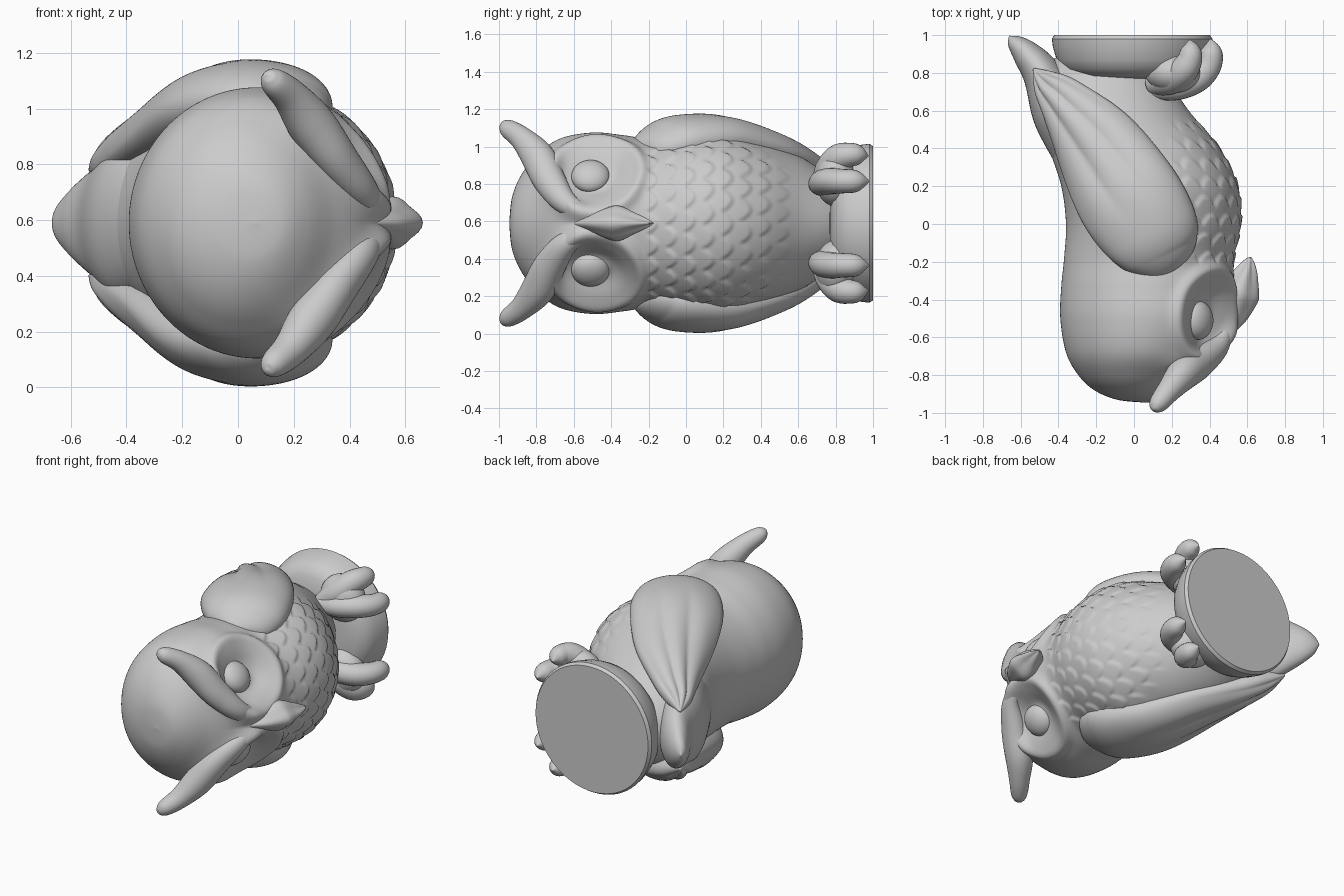
import bpy, bmesh, math
from mathutils import Vector, Matrix
from mathutils.geometry import intersect_point_line

if "Cube" in bpy.data.objects:
    bpy.data.objects.remove(bpy.data.objects["Cube"])

MID = 0.59  # height of the left/right symmetry plane


def spline(pts, t):
    """Catmull-Rom through tuples, t in 0..1"""
    k = t * (len(pts) - 1)
    i = min(int(k), len(pts) - 2)
    f = k - i
    p0, p1, p2, p3 = (pts[max(0, min(len(pts) - 1, i + d))] for d in (-1, 0, 1, 2))
    return [0.5 * (2*b + (c - a)*f + (2*a - 5*b + 4*c - d)*f*f + (3*b - a - 3*c + d)*f**3)
            for a, b, c, d in zip(p0, p1, p2, p3)]


def smooth(a, b, x):
    x = max(0.0, min(1.0, (x - a) / (b - a)))
    return x * x * (3 - 2 * x)


def finish(name, bm, mirror):
    bmesh.ops.recalc_face_normals(bm, faces=bm.faces)
    for f in bm.faces:
        f.smooth = True
    me = bpy.data.meshes.new(name)
    bm.to_mesh(me)
    bm.free()
    ob = bpy.data.objects.new(name, me)
    ob.location.z = MID
    bpy.context.collection.objects.link(ob)
    if mirror:
        m = ob.modifiers.new("mirror", 'MIRROR')
        m.use_axis = (False, False, True)
    return ob


def loft(name, st, normal, nl=40, nr=32, axis=None, disp=None, mirror=False, normal2=None):
    """Elliptical sections; st = (x, y, side, half width, half thickness)"""
    bm = bmesh.new()
    rings = []
    for i in range(nl + 1):
        t = i / nl
        x, y, z, a, b = spline(st, t)
        a, b = max(a, .002), max(b, .002)
        c = Vector((x, y, z))
        T = Vector(axis) if axis else (Vector(spline(st, min(1, t + .01))[:3])
                                       - Vector(spline(st, max(0, t - .01))[:3])).normalized()
        U = T.cross(Vector(normal).lerp(Vector(normal2 or normal), t)).normalized()
        V = U.cross(T)
        ring = []
        for j in range(nr):
            an = 2 * math.pi * j / nr
            d = U * (a * math.cos(an)) + V * (b * math.sin(an))
            p = c + d
            if disp:
                p += d.normalized() * disp(p, an, t)
            ring.append(bm.verts.new(p))
        rings.append(ring)
    for r, q in zip(rings, rings[1:]):
        for j in range(nr):
            k = (j + 1) % nr
            bm.faces.new((r[j], r[k], q[k], q[j]))
    bm.faces.new(rings[0])
    bm.faces.new(rings[-1])
    return finish(name, bm, mirror)


def ellipsoid(name, pos, radii, turn=0):
    bm = bmesh.new()
    mat = Matrix.Translation(pos) @ Matrix.Rotation(turn, 4, 'Y') @ Matrix.Diagonal((*radii, 1))
    bmesh.ops.create_uvsphere(bm, u_segments=40, v_segments=24, radius=1, matrix=mat)
    return finish(name, bm, True)


# Body and head: eye sockets, brow swelling and belly feathers shape the surface
BROW = Vector((.5, -.6, .08)), Vector((.24, -.8, .38))


def body_relief(p, an, t):
    q = Vector((p.x, p.y, abs(p.z)))
    r = (q - Vector((.41, -.485, .275))).length
    h = -.085 * (1 - smooth(.08, .235, r)) + .024 * math.exp(-((r - .25) / .035) ** 2)
    near, f = intersect_point_line(q, *BROW)
    near = BROW[0].lerp(BROW[1], max(0, min(1, f)))
    h += .035 * math.exp(-((q - near).length / .09) ** 2) * smooth(.16, .22, r)
    mask = smooth(-.27, -.18, p.y) * (1 - smooth(.45, .62, p.y)) * smooth(.15, .28, p.x)
    if mask > 0:
        v = (p.y + .3) / .1
        arc = (an - math.pi / 2) * .5 / .135
        best = 0
        for row in (math.floor(v), math.floor(v) - 1):
            u = arc + .5 * (row % 2) + .12 * math.sin(row * 2.3)
            du = u - round(u)
            g = v - row
            edge = 1.5 - 2.4 * du * du
            best = max(best, g / 1.5 * (1 - smooth(edge - .1, edge + .12, g)))
        h += mask * (.016 * best - .007)
    return h


prof = [(-.945, .05, .07, .004), (-.93, -.09, .17, .14), (-.88, -.21, .25, .26),
        (-.8, -.295, .33, .36), (-.68, -.36, .44, .45), (-.5, -.39, .52, .485),
        (-.33, -.385, .53, .47), (-.18, -.37, .53, .45), (0, -.36, .565, .47),
        (.2, -.385, .55, .48), (.4, -.45, .455, .43), (.6, -.51, .29, .36),
        (.75, -.48, .19, .27), (.88, -.42, .1, .2)]
loft("body", [((b + f) / 2, y, 0, h, (f - b) / 2) for y, b, f, h in prof],
     (1, 0, 0), 220, 240, axis=(0, 1, 0), disp=body_relief)

# Tail
loft("tail", [(-.28, .32, 0, .22, .12), (-.385, .58, 0, .28, .15), (-.485, .79, 0, .21, .105),
              (-.57, .9, 0, .14, .075), (-.635, .965, 0, .07, .04), (-.66, .995, 0, .003, .003)],
     (1, 0, 0), 40, 40)


# Wings with long feather ridges toward the tip, rolling around the body
def wing_relief(p, an, t):
    fade = smooth(.4, .6, t) * (1 - smooth(.85, 1, t)) * max(0, math.sin(an))
    ridge = abs(math.sin(2.5 * math.cos(an) * math.pi / 1.6 + 2.5 * t))
    return .018 * fade * (ridge - .5)


loft("wing", [(.19, -.265, .38, .01, .01), (.175, -.235, .39, .12, .07), (.14, -.15, .41, .215, .12),
              (.08, -.03, .435, .265, .145), (-.04, .16, .425, .28, .145), (-.2, .42, .35, .235, .12),
              (-.36, .63, .275, .15, .09), (-.46, .74, .22, .085, .06), (-.53, .82, .19, .008, .008)],
     (.3, 0, 1), 90, 96, disp=wing_relief, mirror=True, normal2=(-.6, 0, 1))

# Brow ridges sweeping up into ear tufts
loft("brow_tuft", [(.5, -.46, .03, .02, .02), (.455, -.63, .1, .06, .055), (.36, -.725, .22, .085, .075),
                   (.265, -.79, .35, .09, .085), (.19, -.875, .45, .065, .065),
                   (.13, -.95, .505, .05, .05), (.11, -.98, .525, .028, .028), (.105, -.99, .53, .003, .003)],
     (1, 0, 0), 48, 32, mirror=True)


# Beak with a sharp ridge
def beak_relief(p, an, t):
    return -.017 * math.sin(2 * an) ** 2 * math.sin(math.pi * t)


loft("beak", [(.48, -.6, 0, .015, .015), (.53, -.48, 0, .06, .075), (.555, -.37, 0, .095, .11),
              (.59, -.27, 0, .055, .07), (.61, -.2, 0, .02, .03), (.618, -.175, 0, .003, .003)],
     (1, 0, 0), 40, 32, disp=beak_relief)

# Eyes, flattened along their outward direction
ellipsoid("eye", (.34, -.51, .25), (.065, .103, .1), -math.atan2(.62, .78))

# Feet: a soft pad with a middle and an outer toe gripping the base
ellipsoid("foot_pad", (.21, .8, .24), (.15, .11, .15))
loft("middle_toe", [(.1, .72, .2, .06, .05), (.22, .735, .215, .08, .07), (.33, .77, .225, .075, .07),
                    (.395, .84, .225, .068, .065), (.41, .92, .225, .055, .055), (.405, .98, .225, .003, .003)],
     (0, 0, 1), 36, 24, mirror=True)
loft("outer_toe", [(.1, .74, .2, .06, .06), (.19, .765, .28, .08, .075), (.26, .81, .345, .075, .075),
                   (.295, .87, .365, .066, .066), (.3, .93, .365, .05, .05), (.295, .975, .36, .003, .003)],
     (0, 0, 1), 36, 24, mirror=True)

# Round base, turned about the long axis
ring = [(0, .76), (.22, .77), (.32, .785), (.375, .82), (.4, .87), (.42, .94), (.425, .98), (.412, 1), (0, 1)]
bm = bmesh.new()
vs = [bm.verts.new((r - .01, y, 0)) for r, y in ring]
es = [bm.edges.new(e) for e in zip(vs, vs[1:])]
bmesh.ops.spin(bm, geom=vs + es, cent=(-.01, 0, 0), axis=(0, 1, 0), angle=2 * math.pi, steps=72)
bmesh.ops.remove_doubles(bm, verts=bm.verts, dist=.0005)
base = finish("base", bm, False)
bpy.context.view_layer.objects.active = base
base.select_set(True)
bpy.ops.object.shade_smooth_by_angle(angle=math.radians(40))
